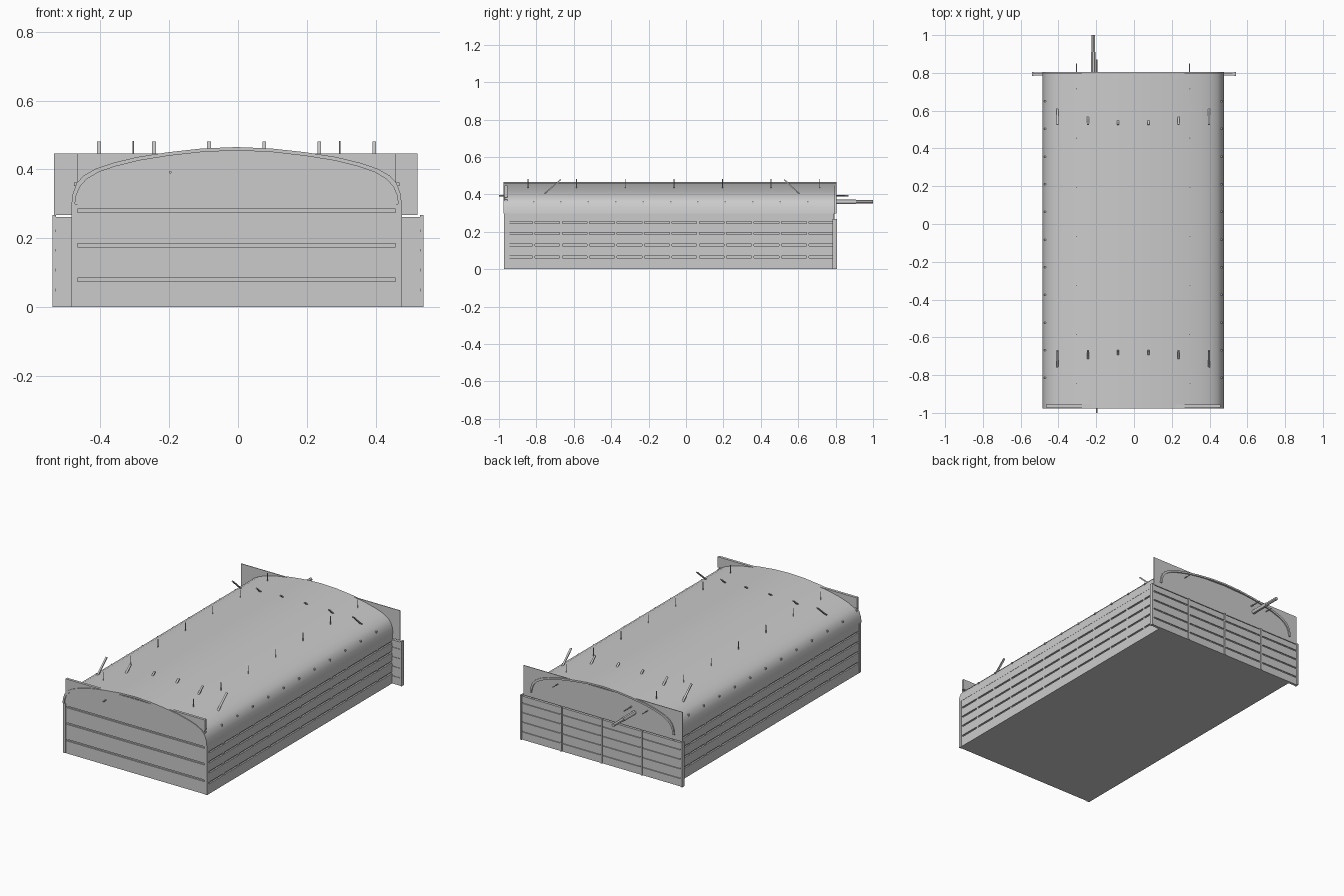
import bpy, bmesh, math
from mathutils import Vector

if "Cube" in bpy.data.objects:
    bpy.data.objects.remove(bpy.data.objects["Cube"])

CX = -0.004            # body centre line
Y0, Y1 = -0.965, 0.79  # body ends


def mesh_object(name, bm):
    bmesh.ops.recalc_face_normals(bm, faces=bm.faces)
    me = bpy.data.meshes.new(name)
    bm.to_mesh(me)
    bm.free()
    ob = bpy.data.objects.new(name, me)
    bpy.context.collection.objects.link(ob)
    return ob


def boxes(name, items):
    """One object from (x0, x1, y0, y1, z0, z1) boxes."""
    bm = bmesh.new()
    for x0, x1, y0, y1, z0, z1 in items:
        vs = bmesh.ops.create_cube(bm, size=1)['verts']
        for v in vs:
            v.co = Vector(((x0 + x1) / 2 + v.co.x * (x1 - x0),
                           (y0 + y1) / 2 + v.co.y * (y1 - y0),
                           (z0 + z1) / 2 + v.co.z * (z1 - z0)))
    return mesh_object(name, bm)


def rods(name, items, sides=8):
    """One object from (start, end, radius) rods."""
    bm = bmesh.new()
    for a, b, r in items:
        a, b = Vector(a), Vector(b)
        vs = bmesh.ops.create_cone(bm, cap_ends=True, segments=sides, radius1=r,
                                   radius2=r, depth=(b - a).length)['verts']
        q = (b - a).to_track_quat('Z', 'Y')
        for v in vs:
            v.co = q @ v.co + (a + b) / 2
    return mesh_object(name, bm)


def smooth(ob):
    bpy.ops.object.select_all(action='DESELECT')
    ob.select_set(True)
    bpy.context.view_layer.objects.active = ob
    bpy.ops.object.shade_smooth_by_angle(angle=math.radians(30))


def plank_spans(grooves, top, gap=0.005):
    edges = [0.0] + grooves + [top]
    return [(a + (gap if a else 0), b - (gap if b < top else 0))
            for a, b in zip(edges, edges[1:])]


# Roof cross-section, right half mirrored to the left
half = [(0.480, 0.298), (0.476, 0.33), (0.465, 0.36), (0.445, 0.382), (0.41, 0.402),
        (0.36, 0.419), (0.29, 0.436), (0.20, 0.450), (0.10, 0.461), (0, 0.465)]
arch = half + [(-x, z) for x, z in reversed(half[:-1])]


def arch_strip(name, y0, y1, drop):
    """Extrude the arch between y0 and y1 as a band with thickness."""
    bm = bmesh.new()
    inner = [(x * (1 - drop / 0.48), z - drop * min(1, (z - 0.298) / 0.06)) for x, z in arch]
    ring = []
    for o, i in zip(arch, inner):
        ring.append([bm.verts.new((CX + p[0], y, p[1]))
                     for p, y in ((o, y0), (o, y1), (i, y1), (i, y0))])
    for a, b in zip(ring, ring[1:]):
        for k in range(4):
            bm.faces.new((a[k], a[(k + 1) % 4], b[(k + 1) % 4], b[k]))
    bm.faces.new(ring[0])
    bm.faces.new(ring[-1])
    ob = mesh_object(name, bm)
    smooth(ob)
    return ob


def arch_panel(name, y0, y1):
    """Solid end wall under the roof."""
    bm = bmesh.new()
    f = bm.faces.new([bm.verts.new((CX + x * 0.985, y0, z - 0.004)) for x, z in arch])
    g = bmesh.ops.extrude_face_region(bm, geom=[f])['geom']
    for v in g:
        if isinstance(v, bmesh.types.BMVert):
            v.co.y = y1
    return mesh_object(name, bm)


arch_strip("roof_cover", -0.970, Y1, 0.006)
arch_strip("front_arch_rim", -0.976, -0.966, 0.010)
arch_strip("rear_arch_rim", 0.788, 0.804, 0.010)
arch_panel("front_gable", -0.968, -0.955)
arch_panel("rear_gable", 0.78, 0.792)

# Floor
boxes("floor", [(CX - 0.475, CX + 0.475, Y0, Y1, 0.0, 0.012)])

# Side walls: backing, planks and flush posts
stations = [0.65 - 0.1465 * i for i in range(12)]
side_planks = plank_spans([0.065, 0.13, 0.19, 0.25], 0.30)
for s, label in ((1, "right"), (-1, "left")):
    def span(a, b):
        return tuple(sorted((CX + s * a, CX + s * b)))
    boxes(label + "_wall_backing", [span(0.455, 0.470) + (Y0, Y1, 0.002, 0.30)])
    boxes(label + "_wall_planks", [span(0.465, 0.479) + (Y0, Y1, a, b) for a, b in side_planks])
    boxes(label + "_wall_posts", [span(0.466, 0.4785) + (y - 0.007, y + 0.007, 0.0, 0.30)
                                  for y in stations[:11]])
    # Small cover ties along the roof edge
    boxes(label + "_cover_ties", [span(0.460, 0.473) + (y - 0.004, y + 0.004, 0.352, 0.362)
                                  for y in stations[:11]])

# Front wall: planks, corner strips and upper plate
boxes("front_wall_backing", [(CX - 0.475, CX + 0.475, -0.962, -0.945, 0.002, 0.30)])
boxes("front_planks", [(CX - 0.463, CX + 0.463, -0.970, -0.955, a, b)
                       for a, b in plank_spans([0.08, 0.18, 0.28, 0.378], 0.447)])
boxes("front_corner_strips", [(CX + s * 0.471 - 0.009, CX + s * 0.471 + 0.009,
                               -0.973, -0.955, 0.0, 0.30) for s in (-1, 1)])
boxes("front_upper_plate", [(CX - 0.462, CX + 0.462, -0.971, -0.967, 0.30, 0.447)])

# Rear tailgate: wider than the body, five posts and five planks
boxes("tailgate_backing", [(-0.535, 0.535, 0.789, 0.795, 0.002, 0.262)])
boxes("tailgate_planks", [(-0.537, 0.537, 0.786, 0.801, a, b)
                          for a, b in plank_spans([0.05, 0.108, 0.165, 0.222], 0.262, 0.004)])
boxes("tailgate_posts", [(x - 0.005, x + 0.005, 0.783, 0.806, 0.0, 0.268)
                         for x in (-0.534, -0.267, 0, 0.267, 0.534)])
boxes("rear_upper_plate", [(-0.534, 0.522, 0.793, 0.797, 0.268, 0.447)])

# Slanted roof bars leaning toward the middle
bars = bmesh.new()
for x in (-0.40, -0.24, -0.08, 0.08, 0.24, 0.40):
    for base, tip in ((-0.76, -0.67), (0.61, 0.525)):
        vs = bmesh.ops.create_cube(bars, size=1)['verts']
        a, b = Vector((CX + x, base, 0.40)), Vector((CX + x, tip, 0.479))
        q = (b - a).to_track_quat('Z', 'X')
        L = (b - a).length
        for v in vs:
            v.co = q @ Vector((v.co.x * 0.006, v.co.y * 0.011, v.co.z * L)) + (a + b) / 2
        for v in vs:  # keep the wide side across the wagon
            off = v.co.x - (CX + x)
            v.co.x = CX + x + math.copysign(0.0055, off)
mesh_object("roof_bars", bars)

# Thin upright roof pins
rods("roof_pins", [((CX + s * 0.30, -0.845 + 0.26 * i, 0.425),
                    (CX + s * 0.30, -0.845 + 0.26 * i, 0.482), 0.0022)
                   for s in (-1, 1) for i in range(7)], 6)

# Rear pole and end pins
smooth(rods("rear_pole", [((-0.215, 0.78, 0.36), (-0.215, 1.0, 0.36), 0.0095),
                          ((-0.215, 0.78, 0.36), (-0.215, 0.91, 0.36), 0.012)], 12))
rods("end_pins", [((-0.304, 0.78, 0.395), (-0.304, 0.85, 0.395), 0.0025),
                  ((0.293, 0.78, 0.395), (0.293, 0.85, 0.395), 0.0025),
                  ((-0.197, 0.78, 0.392), (-0.197, 0.87, 0.392), 0.004),
                  ((-0.197, -0.96, 0.392), (-0.197, -1.0, 0.392), 0.004)], 6)
